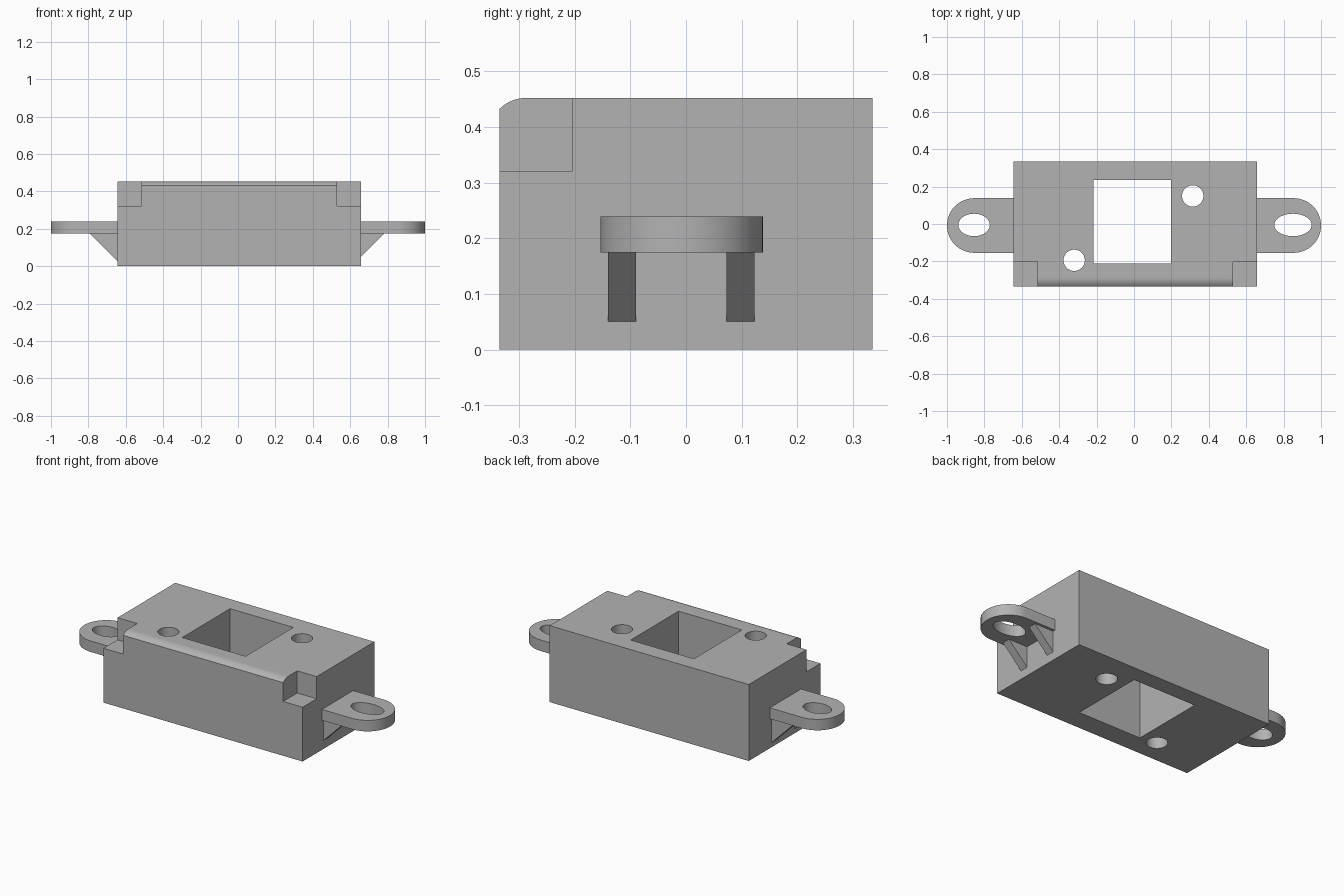
import bpy
import bmesh
from math import sin, cos, pi, radians
from mathutils import Vector

old = bpy.data.objects.get("Cube")
if old:
    bpy.data.objects.remove(old, do_unlink=True)

grey = bpy.data.materials.new("plain grey")
grey.use_nodes = True
grey.diffuse_color = (0.45, 0.45, 0.45, 1)
grey.node_tree.nodes["Principled BSDF"].inputs["Base Color"].default_value = grey.diffuse_color


def prism(name, outline, push):
    """Extrude a closed 3D outline along the push vector."""
    bm = bmesh.new()
    face = bm.faces.new([bm.verts.new(p) for p in outline])
    top = bmesh.ops.extrude_face_region(bm, geom=[face])
    verts = [v for v in top["geom"] if isinstance(v, bmesh.types.BMVert)]
    bmesh.ops.translate(bm, verts=verts, vec=Vector(push))
    bmesh.ops.recalc_face_normals(bm, faces=bm.faces)
    mesh = bpy.data.meshes.new(name)
    bm.to_mesh(mesh)
    bm.free()
    mesh.materials.append(grey)
    ob = bpy.data.objects.new(name, mesh)
    bpy.context.collection.objects.link(ob)
    return ob


def arc(x, y, rx, ry, start, end, steps):
    return [(x + rx * cos(start + (end - start) * i / steps),
             y + ry * sin(start + (end - start) * i / steps)) for i in range(steps + 1)]


def upright(name, points, z0, z1):
    return prism(name, [(x, y, z0) for x, y in points], (0, 0, z1 - z0))


def box(name, x0, x1, y0, y1, z0, z1):
    return upright(name, [(x0, y0), (x1, y0), (x1, y1), (x0, y1)], z0, z1)


def oval(name, x, y, rx, ry):
    return upright(name, arc(x, y, rx, ry, 0, 2 * pi, 48)[:-1], -0.1, 0.6)


def cut(ob, cutters):
    bpy.context.view_layer.objects.active = ob
    for cutter in cutters:
        mod = ob.modifiers.new("cut", "BOOLEAN")
        mod.operation = "DIFFERENCE"
        mod.solver = "EXACT"
        mod.object = cutter
        bpy.ops.object.modifier_apply(modifier=mod.name)
        bpy.data.objects.remove(cutter, do_unlink=True)


def smooth(ob):
    bpy.ops.object.select_all(action="DESELECT")
    ob.select_set(True)
    bpy.context.view_layer.objects.active = ob
    bpy.ops.object.shade_smooth_by_angle(angle=radians(30))


LEFT, RIGHT, DEPTH, TOP = -0.645, 0.657, 0.335, 0.452

# Body: side profile with a rounded upper front edge
R = 0.068
profile = [(-DEPTH, 0), (DEPTH, 0), (DEPTH, TOP)]
profile += arc(-0.287, TOP - R, R, R, pi / 2, pi / 2 + 0.784, 10)
body = prism("body", [(LEFT, y, z) for y, z in profile], (RIGHT - LEFT, 0, 0))

# Window, two screw holes and two corner notches
cut(body, [
    box("window_cutter", -0.217, 0.197, -0.211, 0.236, -0.1, 0.6),
    oval("hole_cutter_a", 0.314, 0.15, 0.057, 0.057),
    oval("hole_cutter_b", -0.32, -0.194, 0.057, 0.057),
    box("notch_cutter_a", -0.8, -0.516, -0.5, -0.204, 0.321, 0.6),
    box("notch_cutter_b", 0.53, 0.8, -0.5, -0.204, 0.321, 0.6),
])
smooth(body)

# Mounting ears with slots, each carried by two triangular ribs
EAR_Y, EAR_R, EAR_Z = -0.008, 0.146, 0.174
for name, side, wall, slot_x, slot_r, rib in (
        ("right", -1, LEFT, -0.855, 0.084, 0.147),
        ("left", 1, RIGHT, 0.85, 0.1, 0.124)):
    outline = [(side * x, y) for x, y in
               arc(1 - EAR_R, EAR_Y, EAR_R, EAR_R, -pi / 2, pi / 2, 32)]
    outline += [(wall, EAR_Y + EAR_R), (wall, EAR_Y - EAR_R)]
    ear = upright(name + "_ear", outline, EAR_Z, 0.239)
    cut(ear, [oval("slot_cutter", slot_x, -0.005, slot_r, 0.06)])
    smooth(ear)
    for end, y in (("front", -0.14), ("back", 0.073)):
        prism(f"{name}_{end}_rib",
              [(wall, y, EAR_Z), (wall + side * rib, y, EAR_Z), (wall, y, EAR_Z - rib)],
              (0, 0.05, 0))
